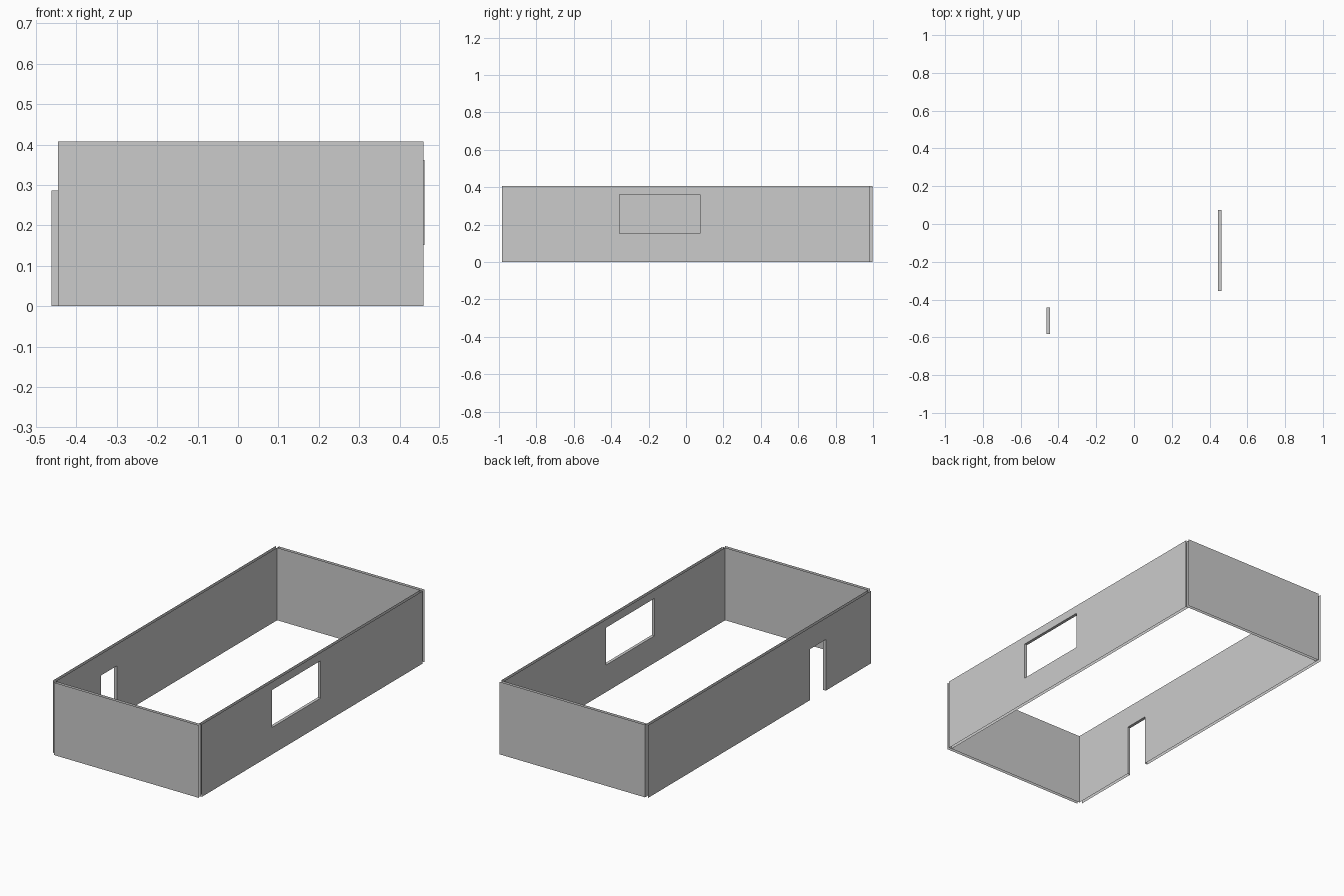
import bpy, bmesh
from mathutils import Vector

if "Cube" in bpy.data.objects:
    bpy.data.objects.remove(bpy.data.objects["Cube"])

HEIGHT = 0.408


def wall(name, axis, start, end, inner, outer, hole=None):
    """Two-skin wall, open at top, bottom and ends, running along axis 0 (x) or 1 (y).
    hole = (from, to, bottom, top), lined with reveals."""
    bm = bmesh.new()

    def point(along, across, z):
        return Vector((along, across, z) if axis == 0 else (across, along, z))

    def quad(pts, facing):
        f = bm.faces.new([bm.verts.new(p) for p in pts])
        f.normal_update()
        if f.normal.dot(facing) < 0:
            f.normal_flip()

    us, zs = [start, end], [0, HEIGHT]
    if hole:
        us = sorted(set(us + list(hole[:2])))
        zs = sorted(set(zs + list(hole[2:])))

    # inner and outer skins, leaving the opening free
    for across, facing in ((outer, outer - inner), (inner, inner - outer)):
        for u0, u1 in zip(us, us[1:]):
            for z0, z1 in zip(zs, zs[1:]):
                if hole and u0 == hole[0] and z0 == hole[2]:
                    continue
                quad([point(u0, across, z0), point(u1, across, z0),
                      point(u1, across, z1), point(u0, across, z1)],
                     point(0, facing, 0))

    # reveals around the opening (no sill at floor level)
    if hole:
        a, b, lo, hi = hole
        loop = [(a, lo), (b, lo), (b, hi), (a, hi)]
        for (u0, z0), (u1, z1) in zip(loop, loop[1:] + loop[:1]):
            if z0 == z1 == 0:
                continue
            middle = point((a + b - u0 - u1) / 2, 0, (lo + hi - z0 - z1) / 2)
            quad([point(u0, inner, z0), point(u1, inner, z1),
                  point(u1, outer, z1), point(u0, outer, z0)], middle)

    bmesh.ops.remove_doubles(bm, verts=bm.verts, dist=1e-5)
    # merge skin strips back into single flat panels where possible
    mesh = bpy.data.meshes.new(name)
    bm.to_mesh(mesh)
    bm.free()
    obj = bpy.data.objects.new(name, mesh)
    bpy.context.collection.objects.link(obj)


# short walls
wall("front_wall", 0, -0.445, 0.459, -0.983, -1.0)
wall("back_wall", 0, -0.445, 0.459, 0.983, 1.0)
# long walls with window and doorway
wall("right_wall_with_window", 1, -0.983, 0.981, 0.445, 0.462,
     (-0.356, 0.074, 0.152, 0.362))
wall("left_wall_with_door", 1, -0.983, 0.998, -0.445, -0.462,
     (-0.582, -0.441, 0, 0.287))
